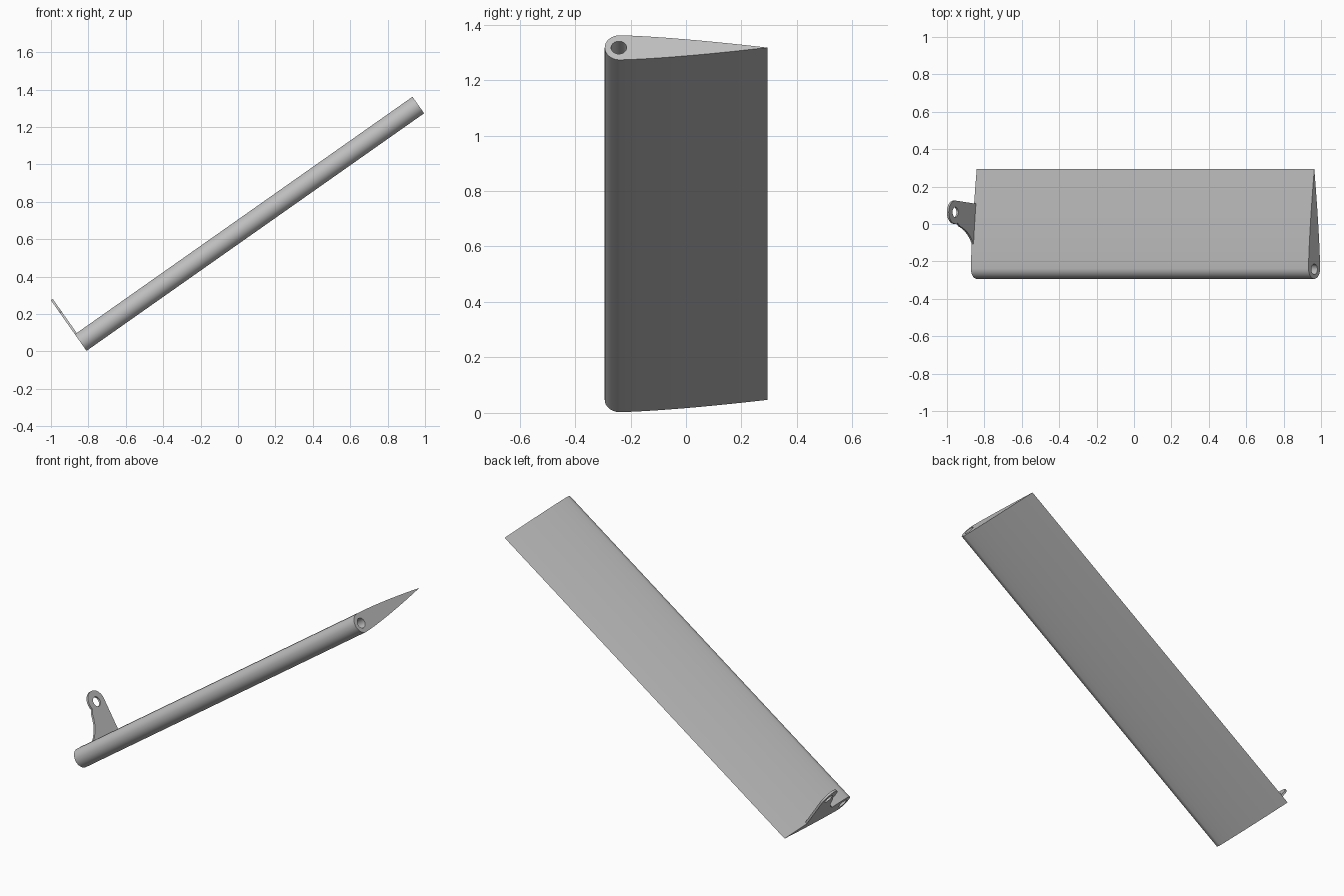
import bpy, bmesh
from math import sin, cos, pi, radians
from mathutils import Matrix, Vector

cube = bpy.data.objects.get("Cube")
if cube:
    bpy.data.objects.remove(cube, do_unlink=True)

grey = bpy.data.materials.new("light_grey")
grey.use_nodes = True
COLOUR = (0.52, 0.52, 0.52, 1)
grey.diffuse_color = COLOUR
grey.node_tree.nodes["Principled BSDF"].inputs["Base Color"].default_value = COLOUR

# Part frame: chord along world y, thickness along the tilted normal, span up the slope
TILT = radians(35.13)
SPAN = Vector((cos(TILT), 0, sin(TILT)))
NORMAL = Vector((-sin(TILT), 0, cos(TILT)))
FRAME = Matrix((Vector((0, 1, 0)), NORMAL, SPAN)).transposed().to_4x4()
FRAME.translation = (-0.841, 0, 0.047)


def arc(cx, cy, r, start, end, steps):
    angles = [radians(start + (end - start) * i / steps) for i in range(steps + 1)]
    return [(cx + r * cos(a), cy + r * sin(a)) for a in angles]


def plate(name, loops, depth):
    """Extrude an outline with holes from the low end up along the span."""
    curve = bpy.data.curves.new(name, "CURVE")
    curve.dimensions = "2D"
    curve.fill_mode = "BOTH"
    curve.extrude = depth / 2
    for loop in loops:
        spline = curve.splines.new("POLY")
        spline.points.add(len(loop) - 1)
        for point, (x, y) in zip(spline.points, loop):
            point.co = (x, y, 0, 1)
        spline.use_cyclic_u = True
    obj = bpy.data.objects.new(name, curve)
    bpy.context.collection.objects.link(obj)
    obj.matrix_world = FRAME @ Matrix.Translation((0, 0, depth / 2))
    bpy.ops.object.select_all(action="DESELECT")
    obj.select_set(True)
    bpy.context.view_layer.objects.active = obj
    bpy.ops.object.convert(target="MESH")
    obj = bpy.context.object
    bm = bmesh.new()
    bm.from_mesh(obj.data)
    bmesh.ops.remove_doubles(bm, verts=bm.verts, dist=0.0001)
    bmesh.ops.recalc_face_normals(bm, faces=bm.faces)
    bm.to_mesh(obj.data)
    bm.free()
    obj.data.materials.clear()
    obj.data.materials.append(grey)
    bpy.ops.object.shade_smooth_by_angle(angle=radians(30))
    return obj


# Blade: round nose, gently curved flanks, sharp trailing edge, pivot bore
R, NOSE, TAIL, STEPS = 0.054, -0.239, 0.293, 16
flank = [(NOSE + (TAIL - NOSE) * i / STEPS, R * (1 - (i / STEPS) ** 1.4))
         for i in range(1, STEPS)]
outline = arc(NOSE, 0, R, 90, 270, 32)
outline += [(x, -y) for x, y in flank] + [(TAIL, 0)] + flank[::-1]
plate("blade", [outline, arc(NOSE - 0.003, 0, 0.028, 0, 350, 35)], 2.207)

# Control horn: rounded lug with a hole, flaring to a wide foot at the low end
LUG_Y, LUG_N = 0.063, 0.215
foot = [(-0.012, 0.172), (-0.022, 0.145), (-0.036, 0.115), (-0.058, 0.086),
        (-0.085, 0.06), (-0.11, 0.044), (-0.11, 0.01), (0.107, 0.01)]
plate("control_horn", [arc(LUG_Y, LUG_N, 0.062, -5, 200, 28) + foot,
                       arc(LUG_Y, LUG_N, 0.027, 0, 345, 23)], 0.012)
